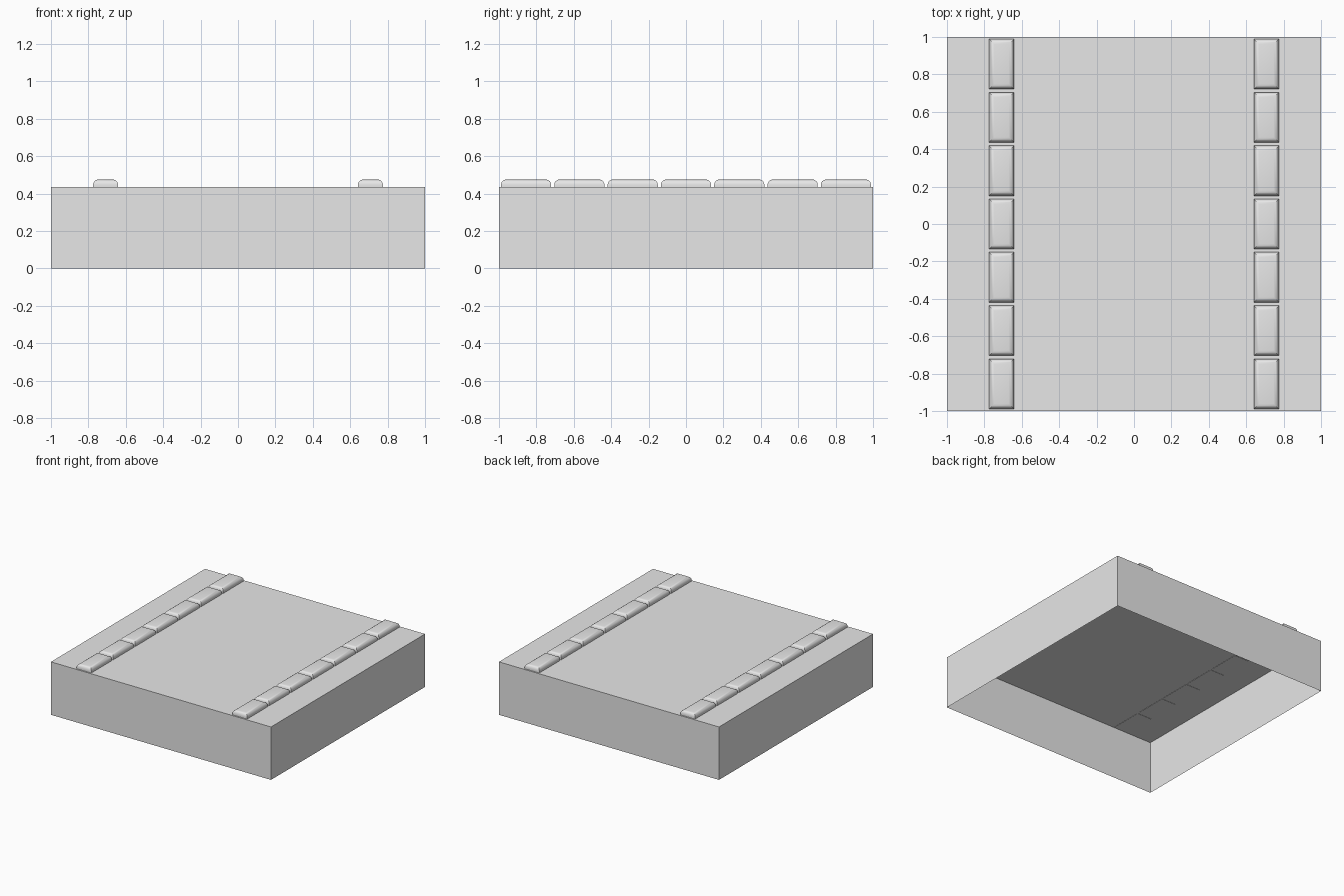
import bpy
import bmesh

default = bpy.data.objects.get("Cube")
if default:
    bpy.data.objects.remove(default, do_unlink=True)

DECK = 0.435      # height of the tile top
TOP = 0.475       # height of the raised blocks
PITCH = 0.285
COUNT = 7

# Single plain grey for every part
grey = bpy.data.materials.new("light_grey")
grey.use_nodes = True
colour = (0.8, 0.8, 0.8, 1)
grey.diffuse_color = colour
grey.node_tree.nodes["Principled BSDF"].inputs["Base Color"].default_value = colour


def make_box(name, centre, size, open_bottom=False, rounding=0):
    """Box with an optional open underside and rounded top edges."""
    bm = bmesh.new()
    bmesh.ops.create_cube(bm, size=1)
    bmesh.ops.scale(bm, vec=size, verts=bm.verts)
    if open_bottom:
        under = [f for f in bm.faces if f.normal.z < -0.5]
        bmesh.ops.delete(bm, geom=under, context='FACES_ONLY')
    if rounding:
        rim = [e for e in bm.edges if all(v.co.z > 0 for v in e.verts)]
        bmesh.ops.bevel(bm, geom=rim, offset=rounding, segments=4,
                        profile=0.5, affect='EDGES')
    mesh = bpy.data.meshes.new(name)
    bm.to_mesh(mesh)
    bm.free()
    mesh.materials.append(grey)
    obj = bpy.data.objects.new(name, mesh)
    obj.location = centre
    bpy.context.collection.objects.link(obj)
    if rounding:
        bpy.ops.object.select_all(action='DESELECT')
        obj.select_set(True)
        bpy.context.view_layer.objects.active = obj
        bpy.ops.object.shade_smooth_by_angle()
    return obj


# Hollow ground tile, open underneath
make_box("ground_tile", (0, 0, DECK / 2), (2, 2, DECK), open_bottom=True)

# Two rows of kerb stones, seated just into the tile
base = DECK - 0.002
for side, x in (("left", 0.708), ("right", -0.708)):
    for i in range(COUNT):
        y = (i - (COUNT - 1) / 2) * PITCH
        make_box(f"{side}_kerb_stone_{i + 1}", (x, y, (base + TOP) / 2),
                 (0.134, 0.268, TOP - base), rounding=0.028)
